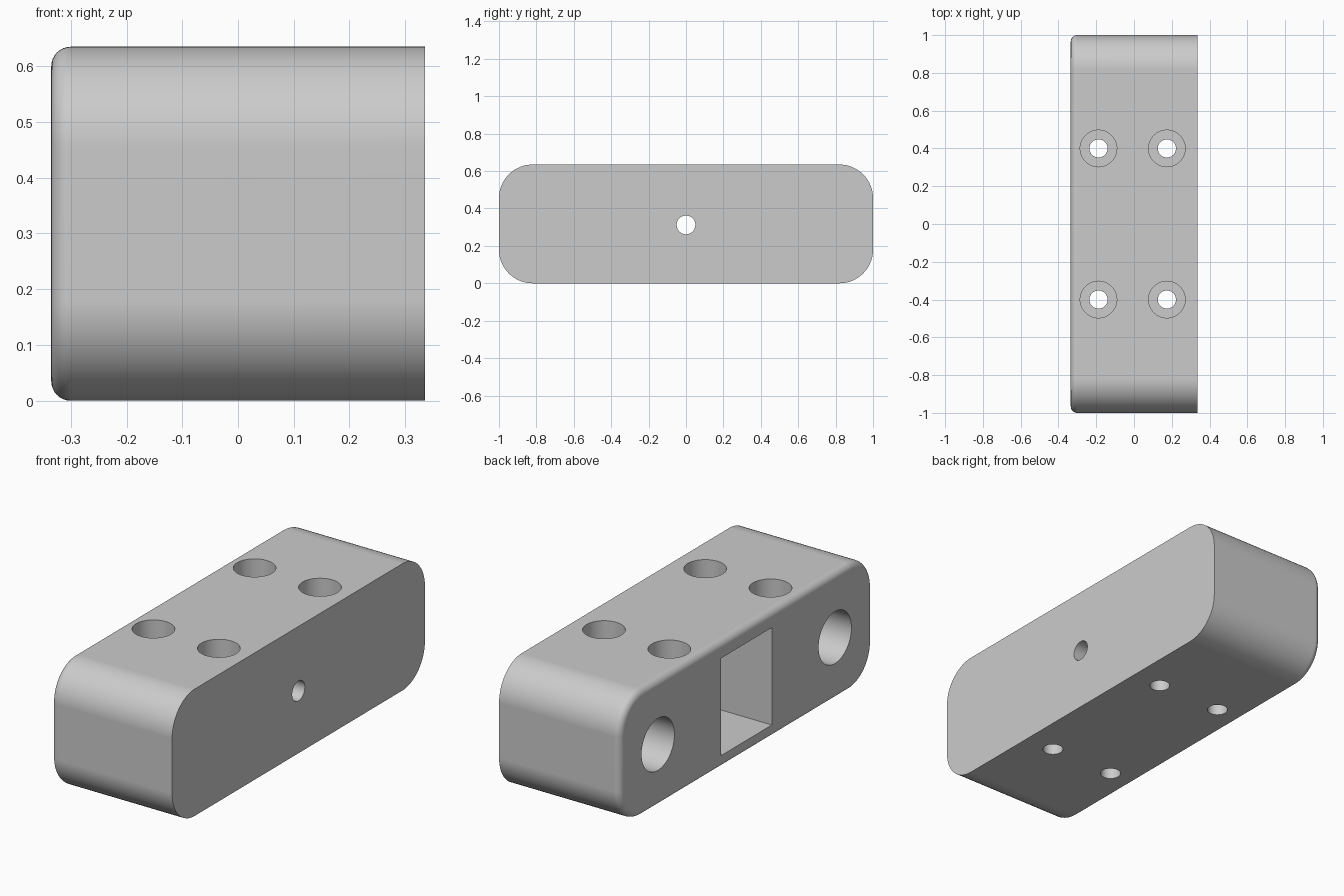
import bpy, bmesh
from math import radians
from mathutils import Matrix, Vector

if "Cube" in bpy.data.objects:
    bpy.data.objects.remove(bpy.data.objects["Cube"], do_unlink=True)

HALF_X, HEIGHT = 0.335, 0.635
MID_Z = 0.312

grey = bpy.data.materials.new("plain grey")
grey.use_nodes = True
colour = (0.6, 0.6, 0.6, 1)
grey.diffuse_color = colour
grey.node_tree.nodes["Principled BSDF"].inputs["Base Color"].default_value = colour


def add_object(name, bm):
    mesh = bpy.data.meshes.new(name)
    bm.to_mesh(mesh)
    bm.free()
    mesh.materials.append(grey)
    obj = bpy.data.objects.new(name, mesh)
    bpy.context.collection.objects.link(obj)
    return obj


def box(low, high):
    low, high = Vector(low), Vector(high)
    bm = bmesh.new()
    bmesh.ops.create_cube(bm, size=1)
    bmesh.ops.scale(bm, vec=high - low, verts=bm.verts)
    bmesh.ops.translate(bm, vec=(low + high) / 2, verts=bm.verts)
    return bm


def cylinder(start, end, radius):
    start, end = Vector(start), Vector(end)
    axis = end - start
    turn = Vector((0, 0, 1)).rotation_difference(axis).to_matrix().to_4x4()
    bm = bmesh.new()
    bmesh.ops.create_cone(bm, cap_ends=True, segments=64, radius1=radius,
                          radius2=radius, depth=axis.length,
                          matrix=Matrix.Translation((start + end) / 2) @ turn)
    return bm


# Body: block with rounded long corners and a small fillet round one side
bm = box((-HALF_X, -1, 0), (HALF_X, 1, HEIGHT))
long_edges = [e for e in bm.edges
              if abs((e.verts[0].co - e.verts[1].co).x) > HALF_X]
bmesh.ops.bevel(bm, geom=long_edges, offset=0.18, segments=16, profile=0.5,
                affect='EDGES')
rim = [e for e in bm.edges if all(v.co.x < -HALF_X + 0.001 for v in e.verts)]
bmesh.ops.bevel(bm, geom=rim, offset=0.035, segments=8, profile=0.5,
                affect='EDGES')
body = add_object("mounting_block", bm)

# Cutters: rectangular pocket, central hole, round sockets, screw holes
cutters = [
    box((-HALF_X - 0.1, -0.2, MID_Z - 0.247), (0.14, 0.2, MID_Z + 0.24)),
    cylinder((0, 0, MID_Z), (HALF_X + 0.1, 0, MID_Z), 0.05),
]
for side in (-1, 1):
    cutters.append(cylinder((-HALF_X - 0.1, side * 0.7, MID_Z),
                            (0.14, side * 0.7, MID_Z), 0.13))
    for x in (-0.188, 0.174):
        y = side * 0.4
        cutters.append(cylinder((x, y, 0.24), (x, y, HEIGHT + 0.1), 0.097))
        cutters.append(cylinder((x, y, -0.1), (x, y, 0.4), 0.048))

bpy.ops.object.select_all(action='DESELECT')
body.select_set(True)
bpy.context.view_layer.objects.active = body
for shape in cutters:
    cutter = add_object("cutter", shape)
    cutter.hide_render = True
    cut = body.modifiers.new("cut", 'BOOLEAN')
    cut.operation = 'DIFFERENCE'
    cut.solver = 'EXACT'
    cut.object = cutter
    bpy.ops.object.modifier_apply(modifier=cut.name)
    bpy.data.objects.remove(cutter, do_unlink=True)

# Smooth curves, crisp hole rims, flat main faces
bpy.ops.object.shade_smooth_by_angle(angle=radians(30))
normals = body.modifiers.new("flat_faces", 'WEIGHTED_NORMAL')
normals.keep_sharp = True
